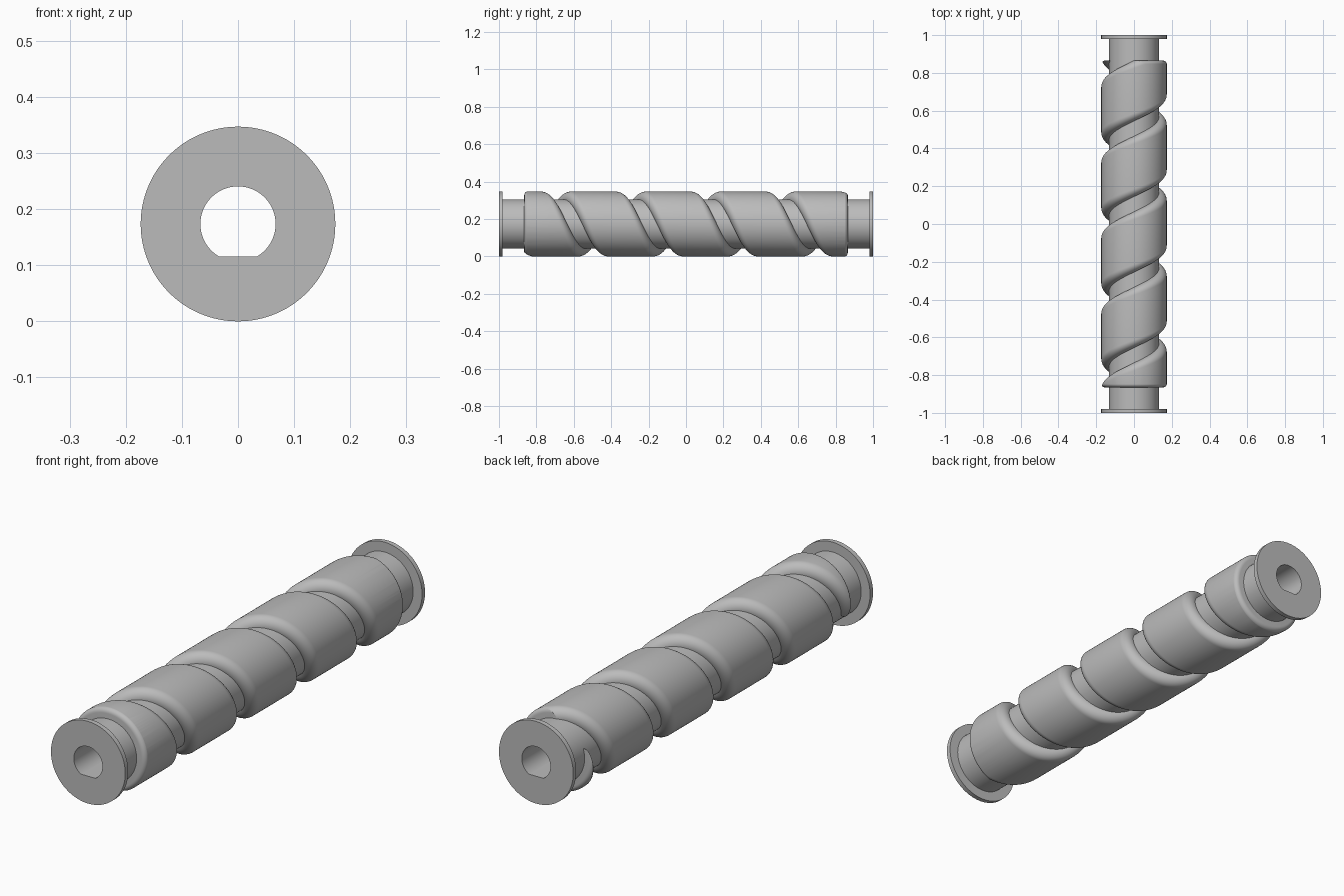
import bpy
import bmesh
from math import sin, cos, pi, radians

cube = bpy.data.objects.get("Cube")
if cube:
    bpy.data.objects.remove(cube)

R = 0.1735        # outer radius, also the axis height
CORE = 0.132      # groove floor radius
BORE = 0.067
PITCH = 0.4
SEG = 96          # divisions per turn

grey = bpy.data.materials.new("plain grey")
grey.use_nodes = True
grey.diffuse_color = (0.5, 0.5, 0.5, 1)
grey.node_tree.nodes["Principled BSDF"].inputs["Base Color"].default_value = (0.5, 0.5, 0.5, 1)


def place(radius, y, turn):
    """Point around the y axis; turn 0 is the top, a quarter turn is +x."""
    t = 2 * pi * turn
    return (radius * sin(t), y, R + radius * cos(t))


def make_object(name, bm):
    bmesh.ops.recalc_face_normals(bm, faces=bm.faces)
    mesh = bpy.data.meshes.new(name)
    bm.to_mesh(mesh)
    bm.free()
    mesh.materials.append(grey)
    obj = bpy.data.objects.new(name, mesh)
    bpy.context.collection.objects.link(obj)
    return obj


def skin(bm, sections, wrap):
    """Join closed sections of equal length with quads."""
    n = len(sections[0])
    count = len(sections)
    for i in range(count if wrap else count - 1):
        a, b = sections[i], sections[(i + 1) % count]
        for j in range(n):
            k = (j + 1) % n
            bm.faces.new((a[j], a[k], b[k], b[j]))


def smooth(obj):
    bpy.ops.object.select_all(action='DESELECT')
    obj.select_set(True)
    bpy.context.view_layer.objects.active = obj
    bpy.ops.object.shade_smooth_by_angle(angle=radians(30))


def d_bore(turn):
    """Bore radius with a flat across the bottom."""
    down = -cos(2 * pi * turn)
    flat = BORE * cos(pi / 6)
    return flat / down if down > cos(pi / 6) else BORE


# Shaft: core tube, two end flanges and the flatted bore
outline = [(-1, R), (-0.98, R), (-0.98, CORE), (0.98, CORE), (0.98, R), (1, R)]
bm = bmesh.new()
sections = []
for i in range(SEG):
    turn = i / SEG
    ring = outline + [(1, d_bore(turn)), (-1, d_bore(turn))]
    sections.append([bm.verts.new(place(r, y, turn)) for y, r in ring])
skin(bm, sections, True)
shaft = make_object("shaft", bm)
smooth(shaft)

# Helical sleeve: ridge with rounded shoulders swept between the groove turns
half_floor = 0.04
height = R - CORE
shoulder = [(half_floor + height * (1 - cos(a)), CORE + height * sin(a))
            for a in (pi / 2 * i / 10 for i in range(11))]
profile = [(half_floor, 0.12)] + shoulder
profile += [(PITCH - u, r) for u, r in reversed(profile)]
bm = bmesh.new()
sections = []
for i in range(int(-1.5 * SEG), 4 * SEG + 1):
    turn = i / SEG
    sections.append([bm.verts.new(place(r, -0.695 + PITCH * turn + u, turn)) for u, r in profile])
skin(bm, sections, False)
bm.faces.new(sections[0])
bm.faces.new(sections[-1])
sleeve = make_object("helical_sleeve", bm)

# Trim the sleeve to length with softly rounded ends
fillet = 0.02
end = 0.865
limit = R + 0.0005
arc = [(end - fillet + fillet * sin(a), limit - fillet + fillet * cos(a))
       for a in (pi / 2 * i / 6 for i in range(7))]
body = [(-y, r) for y, r in reversed(arc)] + arc
bm = bmesh.new()
rings = [[bm.verts.new(place(r, y, i / SEG)) for i in range(SEG)] for y, r in body]
skin(bm, rings, False)
bm.faces.new(rings[0])
bm.faces.new(rings[-1])
trimmer = make_object("sleeve_trimmer", bm)
trimmer.hide_render = True

trim = sleeve.modifiers.new("trim", 'BOOLEAN')
trim.operation = 'INTERSECT'
trim.solver = 'EXACT'
trim.object = trimmer
bpy.context.view_layer.objects.active = sleeve
bpy.ops.object.modifier_apply(modifier=trim.name)
bpy.data.objects.remove(trimmer)
smooth(sleeve)
